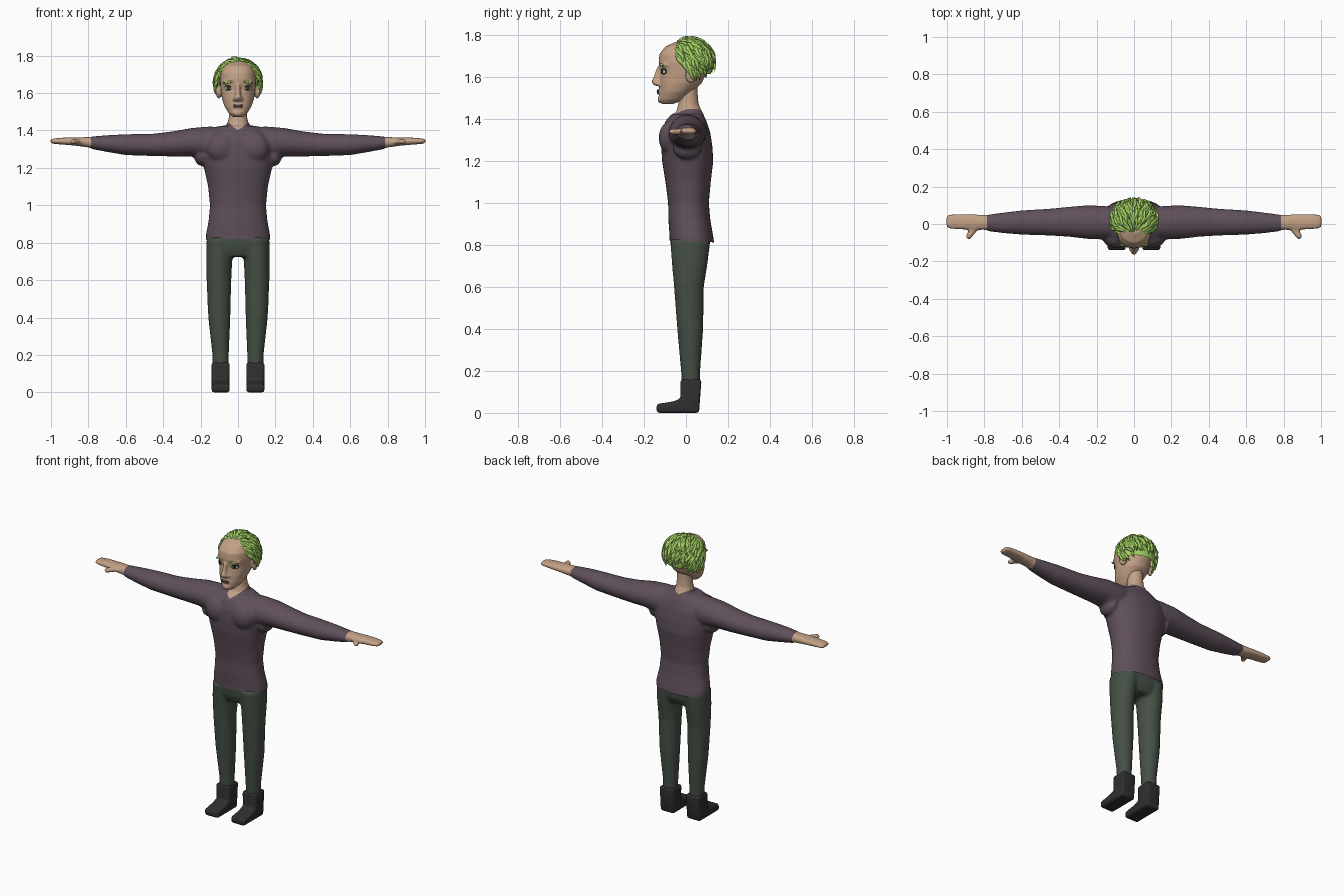
import bpy, bmesh, math, random
from mathutils import Vector, Matrix, Euler
from mathutils.bvhtree import BVHTree

cube = bpy.data.objects.get("Cube")
if cube:
    bpy.data.objects.remove(cube)
random.seed(4)


def material(name, r, g, b):
    m = bpy.data.materials.new(name)
    m.use_nodes = True
    m.diffuse_color = (r, g, b, 1)
    node = next(n for n in m.node_tree.nodes if n.type == 'BSDF_PRINCIPLED')
    node.inputs["Base Color"].default_value = (r, g, b, 1)
    node.inputs["Roughness"].default_value = 0.8
    return m


skin = material("skin", 0.55, 0.36, 0.24)
plum = material("plum knit", 0.115, 0.08, 0.105)
green = material("dark green cloth", 0.06, 0.08, 0.06)
black = material("black leather", 0.028, 0.028, 0.028)
lime = material("lime hair", 0.38, 0.66, 0.13)
white = material("eye white", 0.65, 0.62, 0.55)
dark = material("eye dark", 0.02, 0.025, 0.015)
lip = material("lip", 0.27, 0.17, 0.13)


def loft(bm, rows, axis='z', power=1.0, n=32):
    """Closed tube through ellipses (position, centre a, centre b, radius a, radius b)."""
    rings = []
    for t, a, b, ra, rb in rows:
        ring = []
        for i in range(n):
            c, s = math.cos(math.tau * i / n), math.sin(math.tau * i / n)
            p = a + ra * math.copysign(abs(c) ** power, c)
            q = b + rb * math.copysign(abs(s) ** power, s)
            ring.append(bm.verts.new((p, q, t) if axis == 'z' else (t, p, q)))
        rings.append(ring)
    for lo, hi in zip(rings, rings[1:]):
        for i in range(n):
            j = (i + 1) % n
            bm.faces.new((lo[i], lo[j], hi[j], hi[i]))
    bm.faces.new(rings[0])
    bm.faces.new(rings[-1])


def ball(bm, loc, size, rot=(0, 0, 0)):
    bmesh.ops.create_uvsphere(bm, u_segments=20, v_segments=12, radius=1,
                              matrix=Matrix.LocRotScale(Vector(loc), Euler(rot), Vector(size)))


def finish(name, bm, *mats):
    bmesh.ops.recalc_face_normals(bm, faces=bm.faces)
    me = bpy.data.meshes.new(name)
    bm.to_mesh(me)
    bm.free()
    ob = bpy.data.objects.new(name, me)
    bpy.context.collection.objects.link(ob)
    for m in mats:
        me.materials.append(m)
    for p in me.polygons:
        p.use_smooth = True
    return ob


def blend(ob, voxel, rounds):
    """Fuse overlapping shells into one smooth skin, returned as an editable bmesh."""
    r = ob.modifiers.new("fuse", 'REMESH')
    r.mode, r.voxel_size, r.use_smooth_shade = 'VOXEL', voxel, True
    s = ob.modifiers.new("soften", 'SMOOTH')
    s.factor, s.iterations = 0.5, rounds
    bpy.context.view_layer.update()
    me = bpy.data.meshes.new_from_object(ob.evaluated_get(bpy.context.evaluated_depsgraph_get()))
    bpy.data.objects.remove(ob)
    bm = bmesh.new()
    bm.from_mesh(me)
    return bm


def cut(bm, co, no, drop=False):
    bmesh.ops.bisect_plane(bm, geom=bm.verts[:] + bm.edges[:] + bm.faces[:],
                           plane_co=co, plane_no=no, clear_inner=drop)


# Sweater, neck and hands
bm = bmesh.new()
loft(bm, [(.78, 0, .03, .172, .108), (.84, 0, .026, .172, .104), (.92, 0, .016, .157, .1),
          (1, 0, .012, .15, .097), (1.1, 0, .01, .16, .108), (1.2, 0, .008, .182, .122),
          (1.27, 0, .004, .2, .122), (1.34, 0, 0, .2, .115), (1.39, 0, 0, .16, .098),
          (1.425, 0, .007, .095, .075)], power=.9)
loft(bm, [(1.39, 0, .01, .07, .078), (1.43, 0, .016, .06, .064), (1.47, 0, .012, .049, .049),
          (1.52, 0, .01, .046, .046), (1.58, 0, .01, .046, .046)])
for s in (1, -1):
    loft(bm, [(s * x, y, z, ry, rz) for x, y, z, ry, rz in [
        (.08, .005, 1.345, .08, .075), (.16, .007, 1.333, .09, .088), (.25, .01, 1.337, .09, .076),
        (.35, .012, 1.328, .08, .067), (.45, .01, 1.323, .072, .06), (.6, .008, 1.324, .065, .056),
        (.7, .006, 1.33, .055, .045), (.78, .006, 1.334, .045, .034)]], 'x')
    loft(bm, [(s * x, y, z, ry, rz) for x, y, z, ry, rz in [
        (.74, .006, 1.336, .042, .03), (.8, .008, 1.337, .04, .028), (.87, .01, 1.341, .043, .022),
        (.93, .012, 1.343, .042, .019), (.98, .013, 1.343, .04, .015),
        (1.003, .014, 1.343, .032, .011)]], 'x', .85)
    for k in range(4):
        ball(bm, (s * (.855 + .009 * k), -.025 - .013 * k, 1.34), (.022 - .002 * k, .02, .015))
    ball(bm, (s * .09, -.075, 1.31), (.078, .055, .08))
    ball(bm, (s * .195, .005, 1.265), (.04, .07, .055))
bm = blend(finish("upper", bm), .008, 8)
cut(bm, (0, 0, .818), (0, .04, 1), drop=True)
for s in (1, -1):
    cut(bm, (s * .785, 0, 0), (1, 0, 0))
    cut(bm, (0, -.1, 1.4), (s * .57, -.15, 1))
for f in bm.faces:
    c = f.calc_center_median()
    collar = c.z - .57 * abs(c.x) - .15 * (c.y + .1) > 1.4
    f.material_index = int(collar or abs(c.x) > .785)
finish("sweater_neck_and_hands", bm, plum, skin)

# Trousers
bm = bmesh.new()
loft(bm, [(.725, 0, .018, .12, .07), (.77, 0, .02, .16, .09), (.82, 0, .02, .166, .095),
          (.9, 0, .016, .14, .085)], power=.9)
for s in (1, -1):
    loft(bm, [(z, s * x, y, rx, ry) for z, x, y, rx, ry in [
        (.1, .093, .024, .042, .042), (.2, .093, .022, .044, .046), (.4, .1, .02, .059, .062),
        (.6, .102, .014, .066, .071), (.72, .1, .018, .07, .086), (.82, .092, .02, .076, .095)]])
bm = blend(finish("lower", bm), .009, 6)
finish("trousers", bm, green)

# Boots
profile = [(-.14, 0), (.062, 0), (.074, .16), (-.026, .16), (-.026, .068), (-.06, .055), (-.14, .042)]
for s, side in ((1, "left"), (-1, "right")):
    bm = bmesh.new()
    face = bm.faces.new([bm.verts.new((s * .045, y, z)) for y, z in profile])
    new = bmesh.ops.extrude_face_region(bm, geom=[face])["geom"]
    bmesh.ops.translate(bm, vec=(s * .096, 0, 0), verts=[v for v in new if isinstance(v, bmesh.types.BMVert)])
    boot = finish(side + "_boot", bm, black)
    bev = boot.modifiers.new("round", 'BEVEL')
    bev.width, bev.segments, bev.limit_method = .014, 3, 'ANGLE'

# Head with nose, brow, lips and ears
bm = bmesh.new()
outline = [(1.472, -.115, -.06, .028), (1.492, -.13, -.01, .05), (1.53, -.126, .03, .073),
           (1.57, -.126, .075, .086), (1.62, -.121, .097, .093), (1.67, -.131, .106, .097),
           (1.71, -.126, .102, .094), (1.745, -.1, .085, .076), (1.768, -.05, .05, .04)]
loft(bm, [(z, 0, (f + b) / 2, w, (b - f) / 2) for z, f, b, w in outline], power=.9)
loft(bm, [(1.558, 0, -.125, .02, .024), (1.575, 0, -.138, .021, .028), (1.6, 0, -.133, .013, .022),
          (1.65, 0, -.122, .011, .015)])
ball(bm, (0, -.121, 1.53), (.03, .014, .016))
ball(bm, (0, -.12, 1.493), (.026, .016, .018))
for s in (1, -1):
    ball(bm, (s * .103, .022, 1.605), (.014, .026, .036), (.2, 0, s * .35))
    ball(bm, (s * .017, -.13, 1.568), (.011, .016, .01))
    ball(bm, (s * .05, -.102, 1.658), (.034, .016, .01), (0, 0, s * .35))
bm = blend(finish("skull", bm), .006, 4)
tree = BVHTree.FromBMesh(bm)
finish("head", bm, skin)


def on_face(name, x, z, size, mat, tilt=0, lift=0):
    """Flat oval laid on the face at (x, z)."""
    hit, nor, _, _ = tree.ray_cast(Vector((x, -1, z)), Vector((0, 1, 0)))
    b = bmesh.new()
    ball(b, hit + Vector((0, -lift, 0)), size, (0, tilt, math.atan2(nor.x, -nor.y)))
    finish(name, b, mat)


# Eyes, brows and mouth
for s, side in ((1, "left"), (-1, "right")):
    on_face(side + "_eyelid", s * .054, 1.628, (.022, .005, .015), dark)
    on_face(side + "_eye", s * .054, 1.626, (.019, .006, .011), white, 0, .001)
    on_face(side + "_iris", s * .053, 1.627, (.0105, .004, .0105), dark, 0, .005)
    on_face(side + "_brow", s * .054, 1.658, (.027, .006, .006), lime, s * .12)
on_face("upper_lip", 0, 1.536, (.028, .006, .006), lip)
on_face("lower_lip", 0, 1.525, (.023, .006, .006), lip)
on_face("mouth_line", 0, 1.5305, (.028, .007, .0018), dark)

# Hair: a cap covered with tapering locks swept back from the hairline
centre, radii = Vector((0, .02, 1.66)), Vector((.127, .118, .128))


def hairline(y):
    return 1.735 - .13 * min(1, max(0, (y + .07) / .09))


bm = bmesh.new()
bmesh.ops.create_uvsphere(bm, u_segments=48, v_segments=32, radius=1,
                          matrix=Matrix.LocRotScale(centre, None, radii * .91))
gone = [f for f in bm.faces if f.calc_center_median().z < hairline(f.calc_center_median().y) + .012]
bmesh.ops.delete(bm, geom=gone, context='FACES')
finish("hair_cap", bm, lime)

curve = bpy.data.curves.new("hair_locks", 'CURVE')
curve.dimensions, curve.bevel_depth, curve.bevel_resolution = '3D', .0105, 1
pole = Vector((0, -.6, .8))
across = Vector((1, 0, 0))
back = pole.cross(across)
for k in range(270):
    phi = math.radians(random.uniform(-25, 205))
    start = math.radians(3 + 95 * random.random() ** .8)
    span = math.radians(random.uniform(28, 46))
    wave, phase = random.uniform(.03, .1), random.uniform(0, 6)
    layer, flare = random.uniform(.9, .99), random.uniform(.02, .1)
    path = []
    for i in range(9):
        t = i / 8
        th = start + span * t
        ph = phi + wave * math.sin(phase + 5 * t)
        d = pole * math.cos(th) + (across * math.cos(ph) + back * math.sin(ph)) * math.sin(th)
        reach = layer + flare * t * t
        p = centre + Vector(a * b for a, b in zip(d, radii)) * reach
        if p.z < hairline(p.y) - (.025 if p.y > 0 else .008):
            break
        path.append(p)
    if len(path) < 4:
        continue
    lock = curve.splines.new('POLY')
    lock.points.add(len(path) - 1)
    for i, (pt, p) in enumerate(zip(lock.points, path)):
        t = i / (len(path) - 1)
        pt.co = (*p, 1)
        pt.radius = .05 + (.5 + .9 * t) * (1 - t ** 2.5)
    lock.use_smooth = True
curve.materials.append(lime)
bpy.context.collection.objects.link(bpy.data.objects.new("hair_locks", curve))
